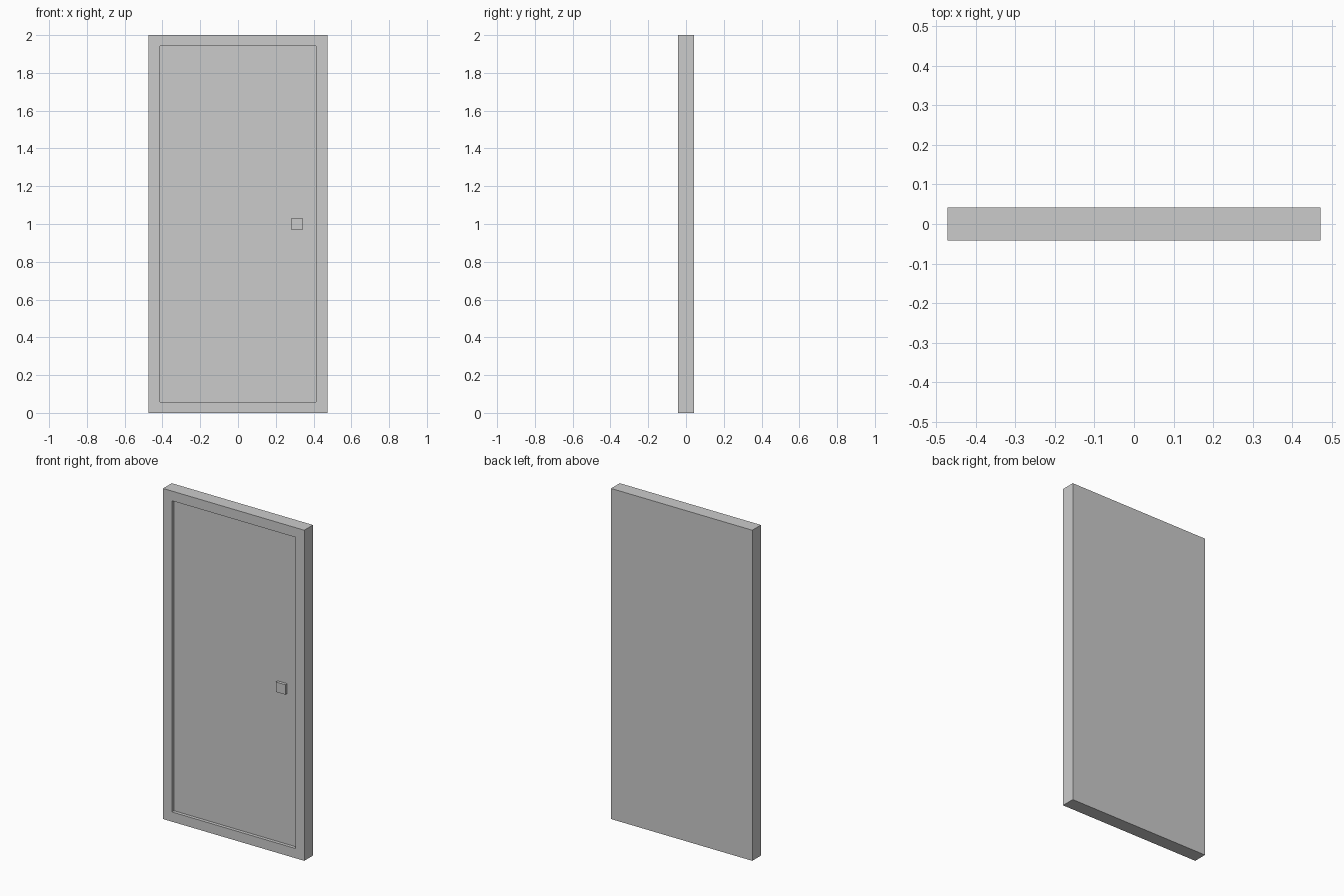
import bpy, bmesh

if "Cube" in bpy.data.objects:
    bpy.data.objects.remove(bpy.data.objects["Cube"])

W, H, D = 0.945, 2.0, 0.083   # overall width, height, depth
BORDER, RECESS = 0.083, 0.02  # frame width and panel recess


def box(name, lo, hi, edit=None):
    bm = bmesh.new()
    bmesh.ops.create_cube(bm, size=1)
    for v in bm.verts:
        v.co = [a + (c + 0.5) * (b - a) for a, b, c in zip(lo, hi, v.co)]
    bm.normal_update()
    if edit:
        edit(bm)
    mesh = bpy.data.meshes.new(name)
    bm.to_mesh(mesh)
    bm.free()
    obj = bpy.data.objects.new(name, mesh)
    bpy.context.collection.objects.link(obj)
    return obj


def recess_front(bm):
    # Inset the front face, then push it inward as the sunken panel
    front = min(bm.faces, key=lambda f: f.calc_center_median().y)
    bmesh.ops.inset_region(bm, faces=[front], thickness=BORDER)
    panel = bmesh.ops.extrude_face_region(bm, geom=[front])
    verts = [g for g in panel["geom"] if isinstance(g, bmesh.types.BMVert)]
    bmesh.ops.translate(bm, verts=verts, vec=(0, RECESS, 0))
    if front.is_valid:
        bmesh.ops.delete(bm, geom=[front], context="FACES_ONLY")
    bmesh.ops.recalc_face_normals(bm, faces=bm.faces)


# Door slab with frame border and recessed panel
box("door", (-W / 2, -D / 2, 0), (W / 2, D / 2, H), recess_front)

# Square handle standing on the panel, just inside the frame front
panel_y = -D / 2 + RECESS
box("handle", (0.281, panel_y - 0.018, 0.97), (0.344, panel_y + 0.005, 1.03))
